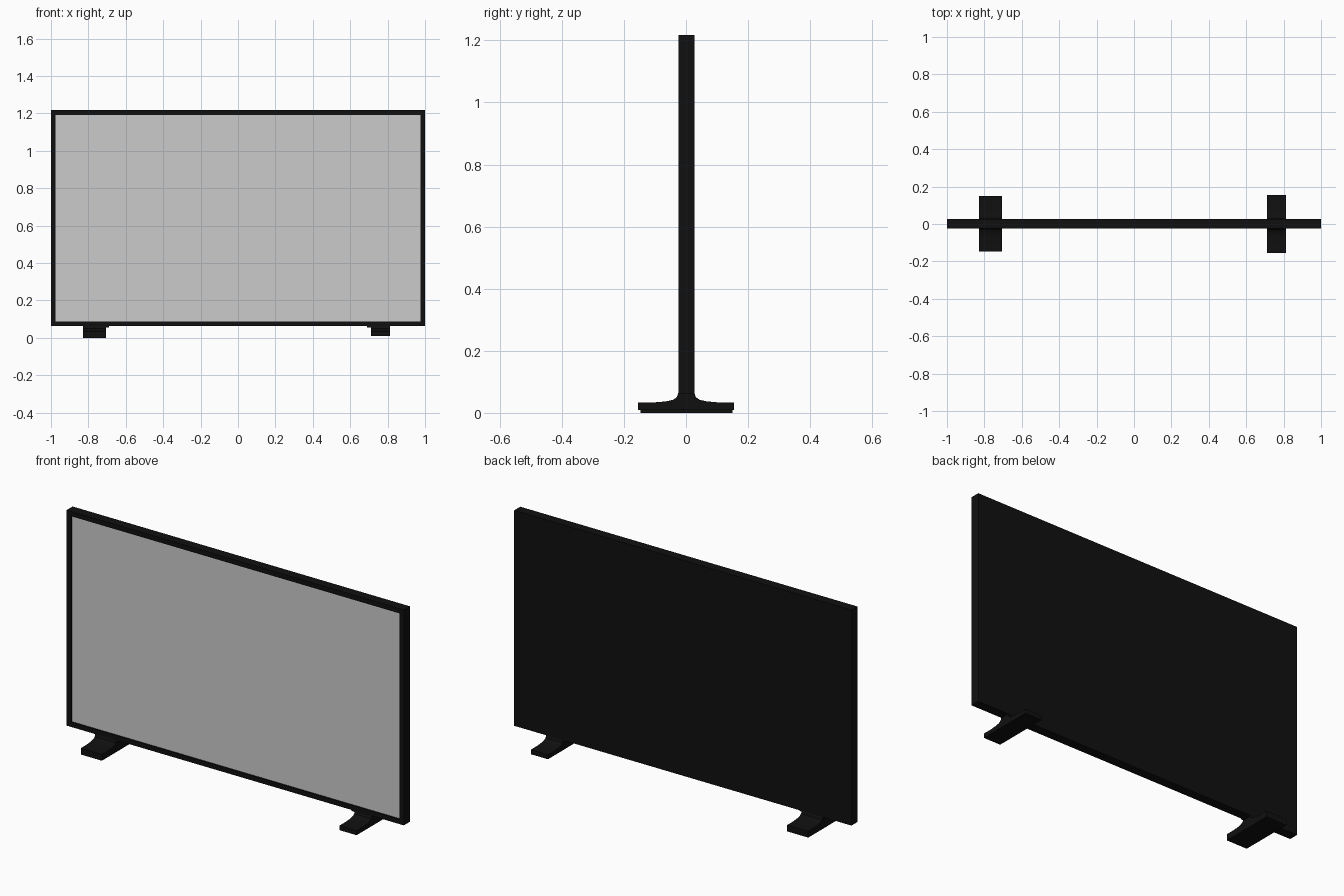
import bpy, bmesh

if "Cube" in bpy.data.objects:
    bpy.data.objects.remove(bpy.data.objects["Cube"])

black = bpy.data.materials.new("black_plastic")
black.diffuse_color = (0.005, 0.005, 0.005, 1)
black.use_nodes = True
black.node_tree.nodes["Principled BSDF"].inputs["Base Color"].default_value = black.diffuse_color


def add_object(name, bm, mat=None):
    mesh = bpy.data.meshes.new(name)
    bm.normal_update()
    bm.to_mesh(mesh)
    bm.free()
    obj = bpy.data.objects.new(name, mesh)
    bpy.context.collection.objects.link(obj)
    if mat:
        mesh.materials.append(mat)
    return obj


def box(x0, x1, y0, y1, z0, z1):
    bm = bmesh.new()
    bmesh.ops.create_cube(bm, size=1)
    for v in bm.verts:
        v.co = ((x0, x1)[v.co.x > 0], (y0, y1)[v.co.y > 0], (z0, z1)[v.co.z > 0])
    bm.normal_update()
    return bm


# Housing: a slab whose front is inset and pushed back to form the bezel
bm = box(-1, 1, -0.024, 0.027, 0.063, 1.218)
front = min(bm.faces, key=lambda f: f.calc_center_median().y)
bmesh.ops.inset_region(bm, faces=[front], thickness=0.036)
ret = bmesh.ops.extrude_face_region(bm, geom=[front])
for v in [g for g in ret["geom"] if isinstance(g, bmesh.types.BMVert)]:
    v.co.y += 0.008
floor = [g for g in ret["geom"] if isinstance(g, bmesh.types.BMFace)]
corners = [v.co.copy() for v in floor[0].verts]
if front.is_valid:
    bm.faces.remove(front)
bmesh.ops.delete(bm, geom=floor, context='FACES_ONLY')
add_object("housing", bm, black)

# Screen: grey panel filling the recess
bm = bmesh.new()
bm.faces.new([bm.verts.new(c) for c in corners])
add_object("screen", bm)


# Feet: flat bar with a curved neck rising into the housing, extruded in x
def foot(name, x0, x1, y_mid, half, z0):
    side = [(half, z0), (half, 0.034), (0.1, 0.034), (0.065, 0.037),
            (0.042, 0.042), (0.03, 0.05), (0.025, 0.064)]
    profile = side + [(-y, z) for y, z in reversed(side)]
    bm = bmesh.new()
    face = bm.faces.new([bm.verts.new((x0, y + y_mid, z)) for y, z in profile])
    ret = bmesh.ops.extrude_face_region(bm, geom=[face])
    for v in [g for g in ret["geom"] if isinstance(g, bmesh.types.BMVert)]:
        v.co.x = x1
    bmesh.ops.recalc_face_normals(bm, faces=bm.faces)
    obj = add_object(name, bm, black)
    bpy.context.view_layer.objects.active = obj
    obj.select_set(True)
    bpy.ops.object.shade_smooth_by_angle(angle=0.6)
    obj.select_set(False)


foot("left_foot", -0.83, -0.705, 0.002, 0.148, 0.0)
foot("right_foot", 0.71, 0.812, 0.0, 0.155, 0.01)

# Thin mounting plates where the necks meet the housing
for name, x0, x1 in (("left_mount", -0.82, -0.69), ("right_mount", 0.69, 0.80)):
    add_object(name, box(x0, x1, -0.022, 0.022, 0.056, 0.066), black)
